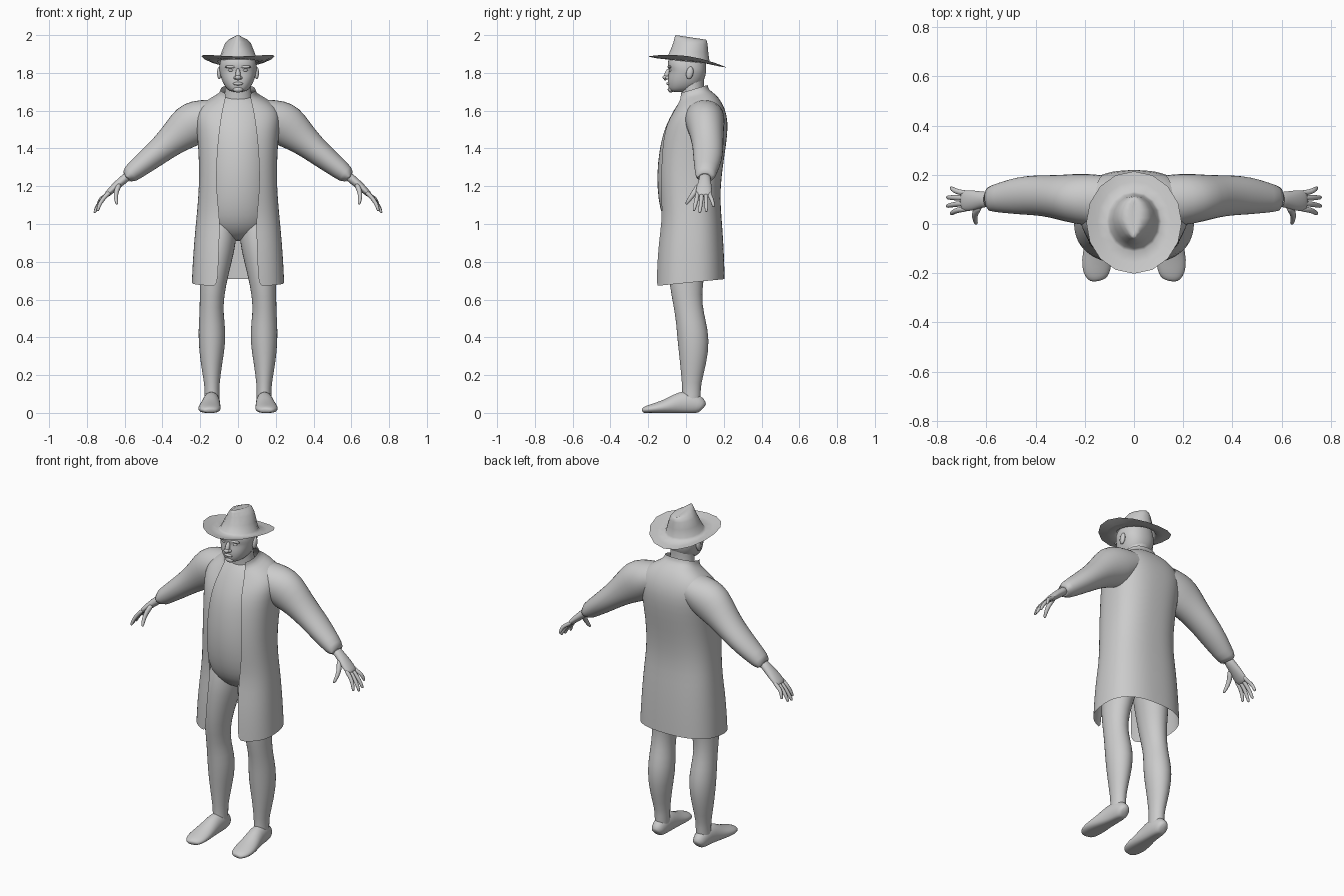
import bpy, bmesh, math
from mathutils import Vector


def loft(name, rings, closed=True, caps=(False, False), mirror=False, sub=1):
    """Skin a list of equal-length point rings."""
    bm = bmesh.new()
    vs = [[bm.verts.new(p) for p in r] for r in rings]
    n = len(rings[0])
    for a, b in zip(vs, vs[1:]):
        for i in range(n if closed else n - 1):
            j = (i + 1) % n
            bm.faces.new((a[i], a[j], b[j], b[i]))
    if caps[0]:
        bm.faces.new(vs[0][::-1])
    if caps[1]:
        bm.faces.new(vs[-1])
    bmesh.ops.recalc_face_normals(bm, faces=bm.faces)
    me = bpy.data.meshes.new(name)
    bm.to_mesh(me)
    bm.free()
    ob = bpy.data.objects.new(name, me)
    bpy.context.collection.objects.link(ob)
    if mirror:
        m = ob.modifiers.new("mirror", 'MIRROR')
        m.merge_threshold = 0.001
    if sub:
        ob.modifiers.new("smooth", 'SUBSURF').levels = sub
        ob.modifiers["smooth"].render_levels = sub
    me.shade_smooth()
    return ob


def spow(v, p):
    return math.copysign(abs(v) ** p, v)


def level_ring(z, f, b, w, slope=0, power=2.2, edge=None, n=20):
    """Horizontal superellipse; with edge given, only the half from x=edge round to the back."""
    yc, d, k = (f + b) / 2, (b - f) / 2, 2 / power
    if edge is None:
        angs = [2 * math.pi * i / n for i in range(n)]
    else:
        s = math.asin((edge / w) ** (1 / k))
        angs = [s + (math.pi - s) * i / n for i in range(n + 1)]
    pts = []
    for a in angs:
        x, y = w * spow(math.sin(a), k), -d * spow(math.cos(a), k)
        pts.append((0 if abs(x) < 1e-5 else x, yc + y, z + slope * y))
    return pts


def tube(name, path, ref=(0, 1, 0), n=12, caps=(False, False), mirror=True, floor=False):
    """Tube through (x, y, z, radius along ref, radius across)."""
    c = [Vector(p[:3]) for p in path]
    rings = []
    for i, p in enumerate(path):
        d = (c[min(i + 1, len(c) - 1)] - c[max(i - 1, 0)]).normalized()
        u = Vector(ref)
        u = (u - d * u.dot(d)).normalized()
        v = d.cross(u)
        ring = [c[i] + u * p[3] * math.cos(t) + v * p[4] * math.sin(t)
                for t in (2 * math.pi * k / n for k in range(n))]
        if floor:
            for q in ring:
                q.z = max(q.z, 0)
        rings.append(ring)
    return loft(name, rings, caps=caps, mirror=mirror)


def blob(name, loc, size, rot=0, mirror=False):
    bm = bmesh.new()
    bmesh.ops.create_uvsphere(bm, u_segments=12, v_segments=8, radius=1)
    for v in bm.verts:
        x, y, z = (v.co[i] * size[i] for i in range(3))
        v.co = (loc[0] + x, loc[1] + y * math.cos(rot) - z * math.sin(rot),
                loc[2] + y * math.sin(rot) + z * math.cos(rot))
    me = bpy.data.meshes.new(name)
    bm.to_mesh(me)
    bm.free()
    ob = bpy.data.objects.new(name, me)
    bpy.context.collection.objects.link(ob)
    if mirror:
        ob.modifiers.new("mirror", 'MIRROR')
    me.shade_smooth()


# Torso
loft("torso", [level_ring(*r, power=2) for r in [
    (1.68, -.02, .09, .07, .3), (1.63, -.05, .14, .15), (1.56, -.09, .18, .185),
    (1.48, -.125, .19, .19), (1.38, -.145, .18, .185), (1.26, -.157, .165, .185),
    (1.13, -.15, .16, .185), (1.04, -.128, .165, .185), (.98, -.1, .165, .17),
    (.93, -.05, .15, .12), (.91, .0, .11, .05)]], caps=(False, True))

# Neck and head
tube("neck", [(0, .045, 1.63, .07, .085), (0, .035, 1.7, .06, .07), (0, .03, 1.78, .07, .075)],
     mirror=False)
loft("head", [level_ring(*r, power=2.3) for r in [
    (1.698, -.078, .0, .033), (1.71, -.09, .045, .055), (1.735, -.096, .08, .075),
    (1.765, -.098, .098, .088), (1.795, -.093, .107, .096), (1.815, -.09, .108, .1),
    (1.835, -.1, .108, .1), (1.88, -.095, .105, .095), (1.92, -.06, .08, .06)]],
    caps=(True, True))

# Face details
blob("nose", (0, -.1, 1.792), (.013, .014, .034), -.35)
blob("nose_tip", (0, -.109, 1.776), (.017, .015, .012))
blob("nostril", (.014, -.098, 1.774), (.009, .012, .009), mirror=True)
blob("brow", (.038, -.086, 1.832), (.032, .012, .008), mirror=True)
blob("eye", (.036, -.08, 1.814), (.016, .01, .008), mirror=True)
blob("lips", (0, -.093, 1.743), (.027, .011, .009))
blob("chin", (0, -.08, 1.712), (.028, .017, .016))
blob("ear", (.099, .02, 1.8), (.012, .019, .034), -.2, mirror=True)

# Coat: hem to collar, open at the front
coat = [(.69, -.165, .205, .245, .1, .108), (.78, -.162, .203, .241, .04, .105),
        (.9, -.153, .198, .233, 0, .1), (1.02, -.135, .19, .222, 0, .095),
        (1.13, -.142, .18, .211, 0, .11), (1.26, -.149, .188, .205, 0, .115),
        (1.4, -.139, .21, .21, 0, .108), (1.5, -.12, .222, .22, 0, .097),
        (1.57, -.09, .218, .228, .05, .088), (1.625, -.062, .192, .205, .15, .08),
        (1.665, -.048, .155, .14, .25, .072), (1.685, -.04, .12, .098, .3, .066),
        (1.712, -.045, .115, .092, .3, .066)]
loft("coat", [level_ring(*r[:5], power=2.5, edge=r[5], n=18) for r in coat],
     closed=False, mirror=True)

# Sleeves
tube("sleeve", [(.13, .095, 1.575, .105, .09), (.2, .1, 1.55, .108, .115), (.26, .105, 1.52, .1, .12),
                (.33, .112, 1.46, .088, .09), (.40, .117, 1.4, .083, .073),
                (.47, .115, 1.343, .078, .064), (.54, .107, 1.288, .063, .053),
                (.597, .1, 1.243, .05, .046), (.592, .1, 1.247, .035, .032)], n=16)

# Hands
tube("palm", [(.57, .1, 1.265, .032, .026), (.615, .1, 1.228, .032, .024),
              (.65, .096, 1.198, .043, .022), (.69, .094, 1.16, .045, .017),
              (.702, .094, 1.148, .038, .012)], caps=(True, True))
for i, (y0, y1, x1, z1) in enumerate([(.06, .042, .742, 1.068), (.083, .073, .758, 1.058),
                                      (.106, .108, .757, 1.064), (.127, .146, .742, 1.09)]):
    tube("finger_%d" % (i + 1), [(.675, y0, 1.172, .012, .012), (.705, y0, 1.145, .0125, .0125),
         ((.72 + x1) / 2, (y0 + y1) / 2, z1 + .043, .0115, .0115),
         (x1, y1, z1 + .007, .009, .009), (x1 + .002, y1, z1, .005, .005)],
         n=8, caps=(True, True))
tube("thumb", [(.625, .075, 1.215, .018, .016), (.645, .05, 1.175, .017, .015),
               (.648, .025, 1.14, .013, .012), (.642, .005, 1.112, .01, .009),
               (.64, .0, 1.103, .005, .005)], n=8, caps=(True, True))

# Legs
tube("leg", [(.09, .03, 1.02, .11, .08), (.1, .02, .92, .118, .096), (.118, .01, .81, .108, .087),
             (.134, -.002, .68, .089, .071), (.141, .012, .56, .076, .062),
             (.139, .026, .48, .08, .07), (.137, .041, .38, .087, .075),
             (.141, .038, .26, .071, .058), (.138, .028, .15, .05, .04),
             (.137, .03, .1, .05, .04), (.138, .025, .04, .05, .04)], n=16)

# Feet
tube("foot", [(x, y, h * .45, h * .57, w) for y, x, h, w in [
    (.09, .138, .05, .022), (.08, .138, .075, .037), (.04, .138, .115, .044),
    (-.03, .141, .115, .047), (-.09, .147, .077, .056), (-.15, .152, .056, .063),
    (-.195, .152, .042, .057), (-.22, .148, .032, .042), (-.23, .146, .02, .025)]],
    ref=(0, 0, 1), n=16, caps=(True, True), floor=True)


# Hat: dished tilted brim, then a crown pinched towards the front
def hat_ring(rx, ry, yc, z, tilt, curl=0, pinch=0):
    pts = []
    for i in range(16):
        a = 2 * math.pi * i / 16
        x, y = rx * math.sin(a), -ry * math.cos(a)
        x *= 1 - pinch * max(0, -y / ry)
        pts.append((x, yc + y, z + curl * (x / .19) ** 2 - tilt * y))
    return pts


loft("hat", [hat_ring(.194, .208, .006, 1.858, .14, .03), hat_ring(.15, .165, .008, 1.856, .13, .02),
             hat_ring(.112, .122, .01, 1.86, .1), hat_ring(.1, .112, .012, 1.872, .08),
             hat_ring(.085, .1, .018, 1.915, .06, 0, .1), hat_ring(.068, .09, .024, 1.957, .07, 0, .3),
             hat_ring(.05, .086, .025, 1.977, .1, 0, .4), hat_ring(.022, .08, .025, 1.988, .15, 0, .4),
             hat_ring(.004, .06, .025, 1.982, .17)], caps=(False, True), sub=0)
